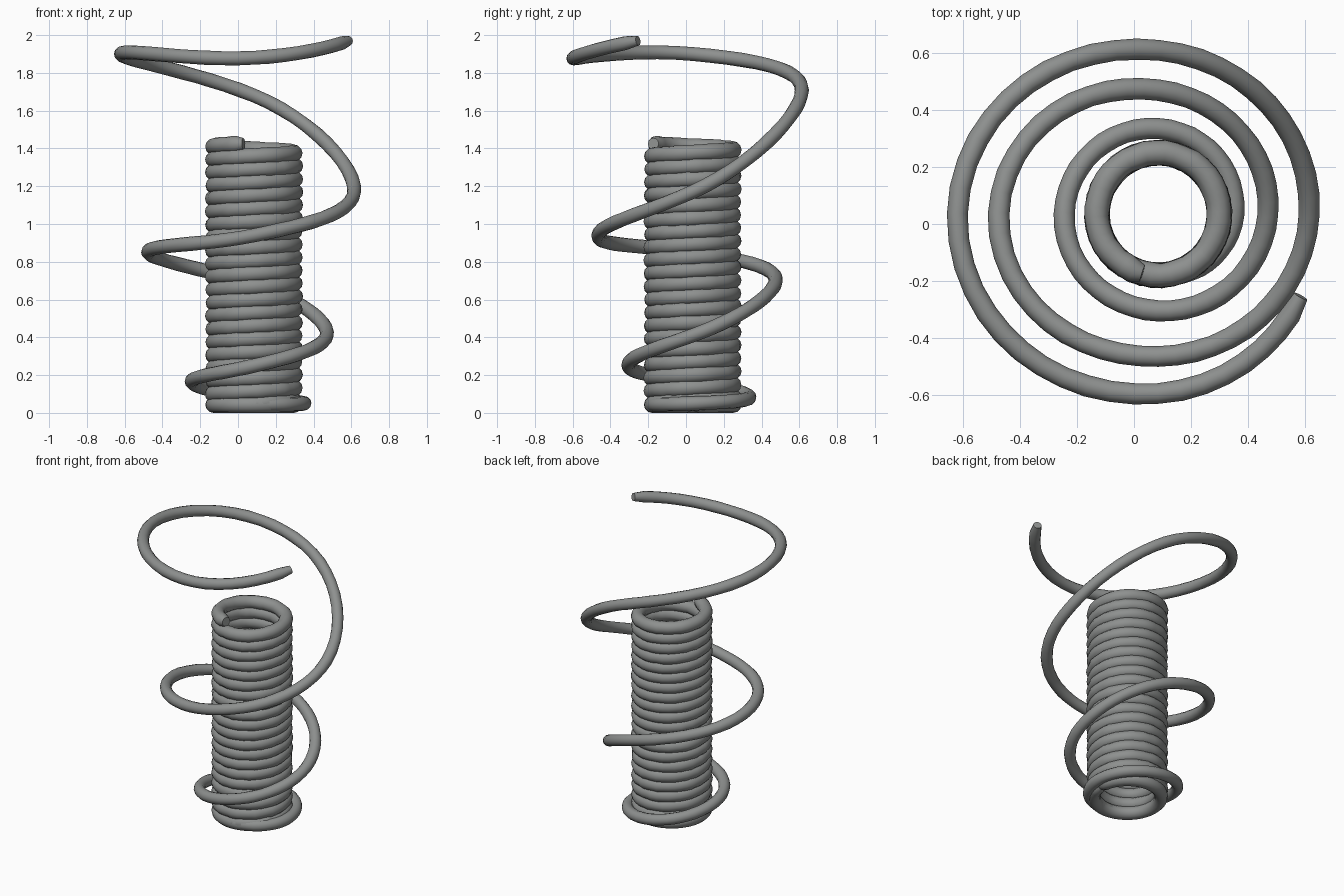
import bpy, math, random

if "Cube" in bpy.data.objects:
    bpy.data.objects.remove(bpy.data.objects["Cube"])
random.seed(4)
CX, CY = 0.085, 0.035          # axis of the coil

steel = bpy.data.materials.new("grey wire")
steel.diffuse_color = (0.27, 0.28, 0.275, 1)
steel.use_nodes = True
steel.node_tree.nodes["Principled BSDF"].inputs["Base Color"].default_value = steel.diffuse_color


def wire(name, pts, radius, wobble=0.0):
    """Round wire through points, with softened ends, turned into a smooth mesh."""
    cu = bpy.data.curves.new(name, 'CURVE')
    cu.dimensions = '3D'
    cu.twist_mode = 'Z_UP'
    cu.bevel_depth = radius
    cu.bevel_resolution = 4
    cu.use_fill_caps = True
    sp = cu.splines.new('POLY')
    sp.points.add(len(pts) - 1)
    for p, co in zip(sp.points, pts):
        p.co = (*co, 1)
        p.radius = 1 + random.uniform(-wobble, wobble)
    sp.points[0].radius = sp.points[-1].radius = 0.7
    ob = bpy.data.objects.new(name, cu)
    bpy.context.collection.objects.link(ob)
    bpy.ops.object.select_all(action='DESELECT')
    ob.select_set(True)
    bpy.context.view_layer.objects.active = ob
    bpy.ops.object.convert(target='MESH')
    ob = bpy.context.object
    ob.data.materials.clear()
    ob.data.materials.append(steel)
    bpy.ops.object.shade_smooth_by_angle(angle=math.radians(50))
    return ob


def polar(deg, r, z):
    a = math.radians(deg)
    return (CX + r * math.cos(a), CY + r * math.sin(a), z)


# Tight coil: rises counter-clockwise and ends at the front left
turns, steps = 20, 40
n = turns * steps
coil = []
for i in range(n + 1):
    t = i / n
    coil.append(polar(255 - 360 * turns * (1 - t),
                      0.215 + random.uniform(-0.002, 0.002),
                      0.044 + t * (1.425 - 0.044)))
wire("tight_coil", coil, 0.043, 0.04)

# Level ring closing the foot of the coil
wire("bottom_ring", [polar(i * 9, 0.215, 0.043) for i in range(41)], 0.043)

# Loose spiral: (radius, height) at each quarter turn, starting at the front
keys = [(0.215, 0.043), (0.265, 0.05), (0.30, 0.08), (0.33, 0.165),
        (0.34, 0.25), (0.385, 0.41), (0.435, 0.68), (0.56, 0.85),
        (0.50, 0.94), (0.53, 1.17), (0.575, 1.68), (0.705, 1.90),
        (0.63, 1.88), (0.56, 2.01)]


def smooth(k, j, t):
    """Catmull-Rom value of key column j between keys k and k+1."""
    a, b, c, d = (keys[min(max(k + o, 0), len(keys) - 1)][j] for o in (-1, 0, 1, 2))
    return 0.5 * (2 * b + (c - a) * t + (2 * a - 5 * b + 4 * c - d) * t * t
                  + (3 * b - a - 3 * c + d) * t ** 3)


spiral = []
sub = 12
for i in range((len(keys) - 1) * sub - 3):      # stops a third of a quarter early
    k, t = i // sub, (i % sub) / sub
    spiral.append(polar(-90 + 90 * i / sub, smooth(k, 0, t), smooth(k, 1, t)))
wire("loose_spiral", spiral, 0.037, 0.03)
